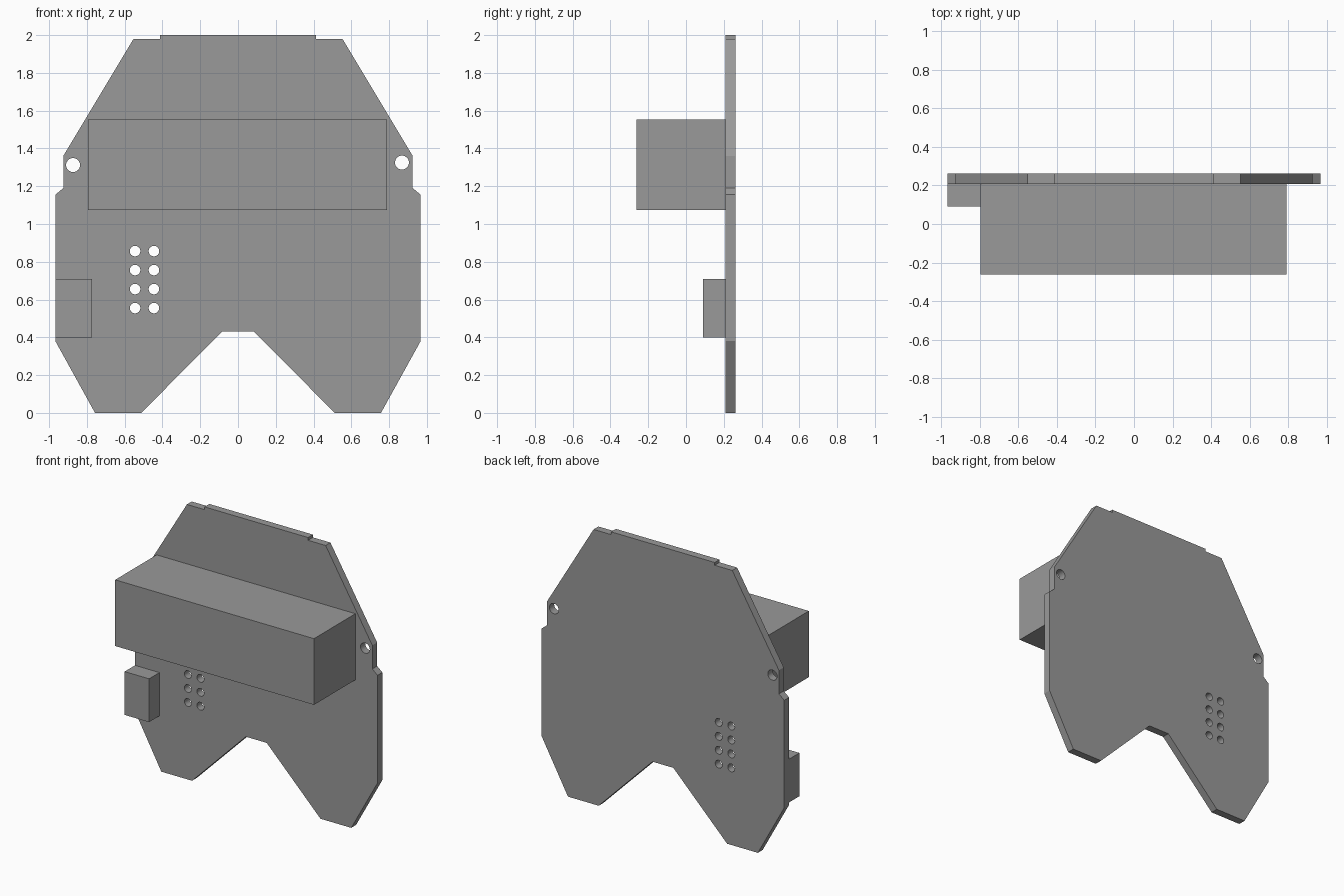
import bpy, bmesh, math
from mathutils import Matrix, Vector

if "Cube" in bpy.data.objects:
    bpy.data.objects.remove(bpy.data.objects["Cube"])

grey = bpy.data.materials.new("grey")
grey.diffuse_color = (0.32, 0.32, 0.32, 1)
grey.use_nodes = True
grey.node_tree.nodes["Principled BSDF"].inputs["Base Color"].default_value = grey.diffuse_color

FRONT, BACK = 0.208, 0.263   # board faces along y


def make_object(name, bm):
    bmesh.ops.recalc_face_normals(bm, faces=bm.faces[:])
    mesh = bpy.data.meshes.new(name)
    bm.to_mesh(mesh)
    bm.free()
    mesh.materials.append(grey)
    obj = bpy.data.objects.new(name, mesh)
    bpy.context.collection.objects.link(obj)
    return obj


def box(name, x0, x1, y0, y1, z0, z1):
    bm = bmesh.new()
    size = Matrix.Diagonal((x1 - x0, y1 - y0, z1 - z0, 1))
    centre = Matrix.Translation(((x0 + x1) / 2, (y0 + y1) / 2, (z0 + z1) / 2))
    bmesh.ops.create_cube(bm, size=1, matrix=centre @ size)
    return make_object(name, bm)


# Board: half outline (x, z), mirrored, then extruded through its thickness
half = [(0.083, 0.432), (0.512, 0), (0.757, 0), (0.967, 0.38), (0.967, 1.155),
        (0.925, 1.19), (0.925, 1.36), (0.553, 1.98), (0.413, 1.98), (0.413, 2.0)]
outline = half + [(-x, z) for x, z in reversed(half)]
bm = bmesh.new()
face = bm.faces.new([bm.verts.new((x, FRONT, z)) for x, z in outline])
ext = bmesh.ops.extrude_face_region(bm, geom=[face])
bmesh.ops.translate(bm, vec=Vector((0, BACK - FRONT, 0)),
                    verts=[v for v in ext["geom"] if isinstance(v, bmesh.types.BMVert)])
board = make_object("board", bm)

# Drill cutter: two mounting holes and a 2 x 4 grid of pin holes
holes = [(-0.873, 1.312, 0.037), (0.868, 1.325, 0.037)]
holes += [(x, 0.555 + 0.1005 * i, 0.028) for x in (-0.545, -0.445) for i in range(4)]
bm = bmesh.new()
for x, z, r in holes:
    place = Matrix.Translation((x, (FRONT + BACK) / 2, z)) @ Matrix.Rotation(math.pi / 2, 4, 'X')
    bmesh.ops.create_cone(bm, cap_ends=True, segments=32, radius1=r, radius2=r,
                          depth=0.2, matrix=place)
drill = make_object("hole_cutter", bm)
drill.hide_render = True
drill.hide_viewport = True
cut = board.modifiers.new("holes", 'BOOLEAN')
cut.operation = 'DIFFERENCE'
cut.solver = 'EXACT'
cut.object = drill

# Smooth hole walls while the board edges stay sharp
bpy.context.view_layer.objects.active = board
board.select_set(True)
bpy.ops.object.shade_smooth_by_angle(angle=math.radians(25))

# Parts mounted on the front
box("battery_pack", -0.795, 0.79, -0.263, FRONT, 1.075, 1.552)
box("side_connector", -0.967, -0.772, 0.09, FRONT, 0.398, 0.71)
